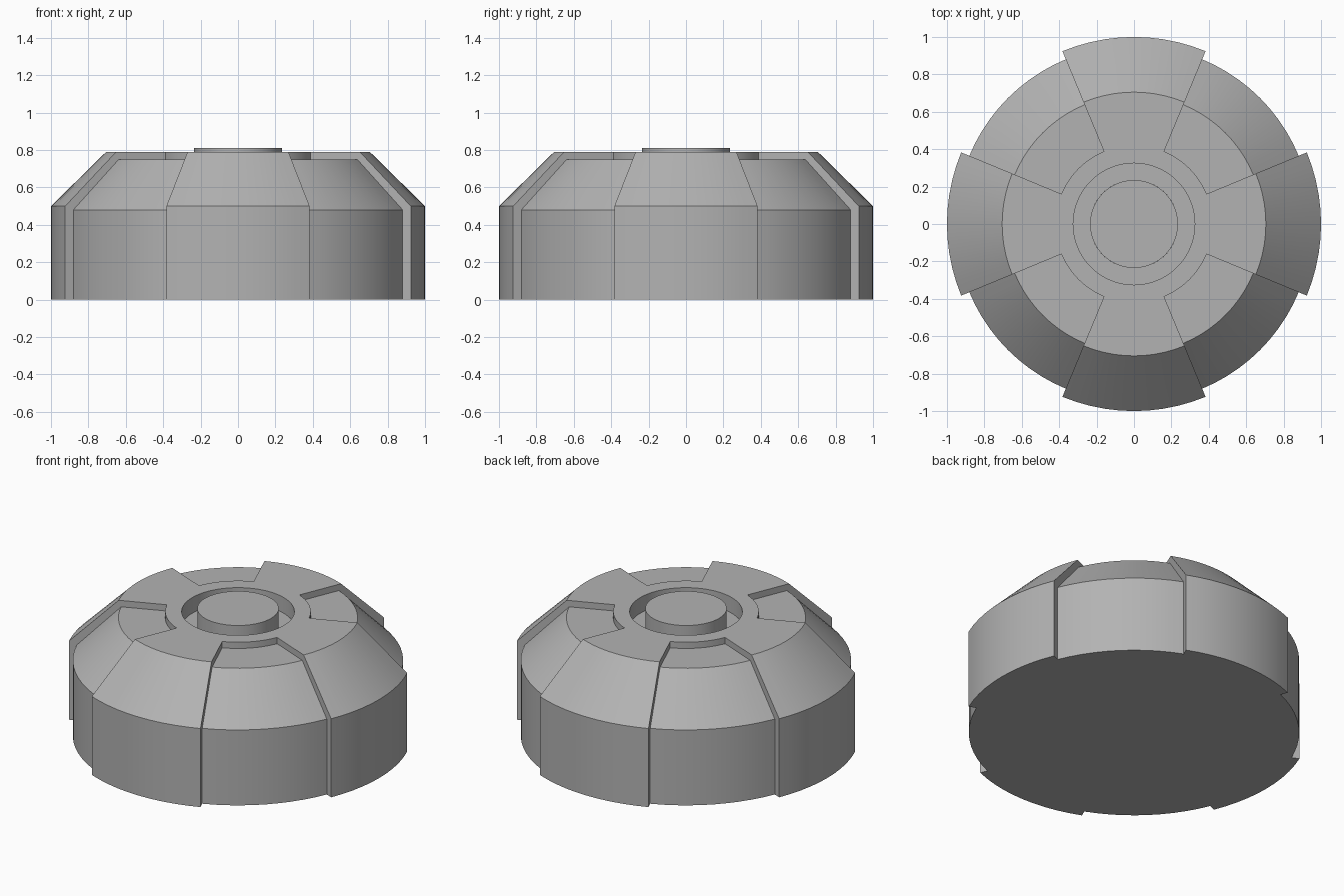
import bpy, bmesh, math

if "Cube" in bpy.data.objects:
    bpy.data.objects.remove(bpy.data.objects["Cube"])

grey = bpy.data.materials.new("plain_grey")
grey.diffuse_color = (0.45, 0.45, 0.45, 1)
grey.use_nodes = True
grey.node_tree.nodes["Principled BSDF"].inputs["Base Color"].default_value = grey.diffuse_color

STEPS = 10                      # facets per 45 degree sector
TOP, LOW, FLOOR = 0.79, 0.75, 0.69
R_RING, R_HOLE, R_BUTTON = 0.42, 0.325, 0.235

# radius, height profiles
raised = [(0, 0), (1, 0), (1, 0.5), (0.705, TOP), (R_RING, TOP),
          (R_HOLE, TOP), (R_HOLE, FLOOR), (R_BUTTON, FLOOR)]
recessed = [(0, 0), (0.953, 0), (0.953, 0.48), (0.69, LOW), (R_RING, LOW),
            (R_RING, TOP), (R_HOLE, TOP), (R_HOLE, FLOOR), (R_BUTTON, FLOOR)]
button = [(R_BUTTON, FLOOR), (R_BUTTON, 0.81), (0, 0.81)]


def point(p, a):
    return (p[0] * math.cos(a), p[0] * math.sin(a), p[1])


def face(bm, coords):
    unique = list(dict.fromkeys(coords))
    bm.faces.new([bm.verts.new(c) for c in unique])


def sweep(bm, profile, start, end, steps):
    for i in range(steps):
        a = start + (end - start) * i / steps
        b = start + (end - start) * (i + 1) / steps
        for p, q in zip(profile, profile[1:]):
            if p[0] == 0:
                face(bm, [point(p, 0), point(q, b), point(q, a)])
            elif q[0] == 0:
                face(bm, [point(p, a), point(p, b), point(q, 0)])
            else:
                face(bm, [point(p, a), point(p, b), point(q, b), point(q, a)])


def finish(bm, name):
    bmesh.ops.remove_doubles(bm, verts=bm.verts, dist=1e-4)
    bmesh.ops.recalc_face_normals(bm, faces=bm.faces)
    mesh = bpy.data.meshes.new(name)
    bm.to_mesh(mesh)
    bm.free()
    mesh.materials.append(grey)
    ob = bpy.data.objects.new(name, mesh)
    bpy.context.collection.objects.link(ob)
    bpy.ops.object.select_all(action='DESELECT')
    ob.select_set(True)
    bpy.context.view_layer.objects.active = ob
    bpy.ops.object.shade_smooth_by_angle(angle=math.radians(30))


# Body: alternating raised and recessed sectors with step walls between
bm = bmesh.new()
eighth = math.pi / 4
for s in range(8):
    start = (s - 0.5) * eighth
    sweep(bm, recessed if s % 2 else raised, start, start + eighth, STEPS)
    for i in (1, 2, 3):
        face(bm, [point(raised[i], start), point(raised[i + 1], start),
                  point(recessed[i + 1], start), point(recessed[i], start)])
finish(bm, "body")

# Round button standing in the central well
bm = bmesh.new()
sweep(bm, button, 0, 2 * math.pi, 64)
finish(bm, "centre_button")
